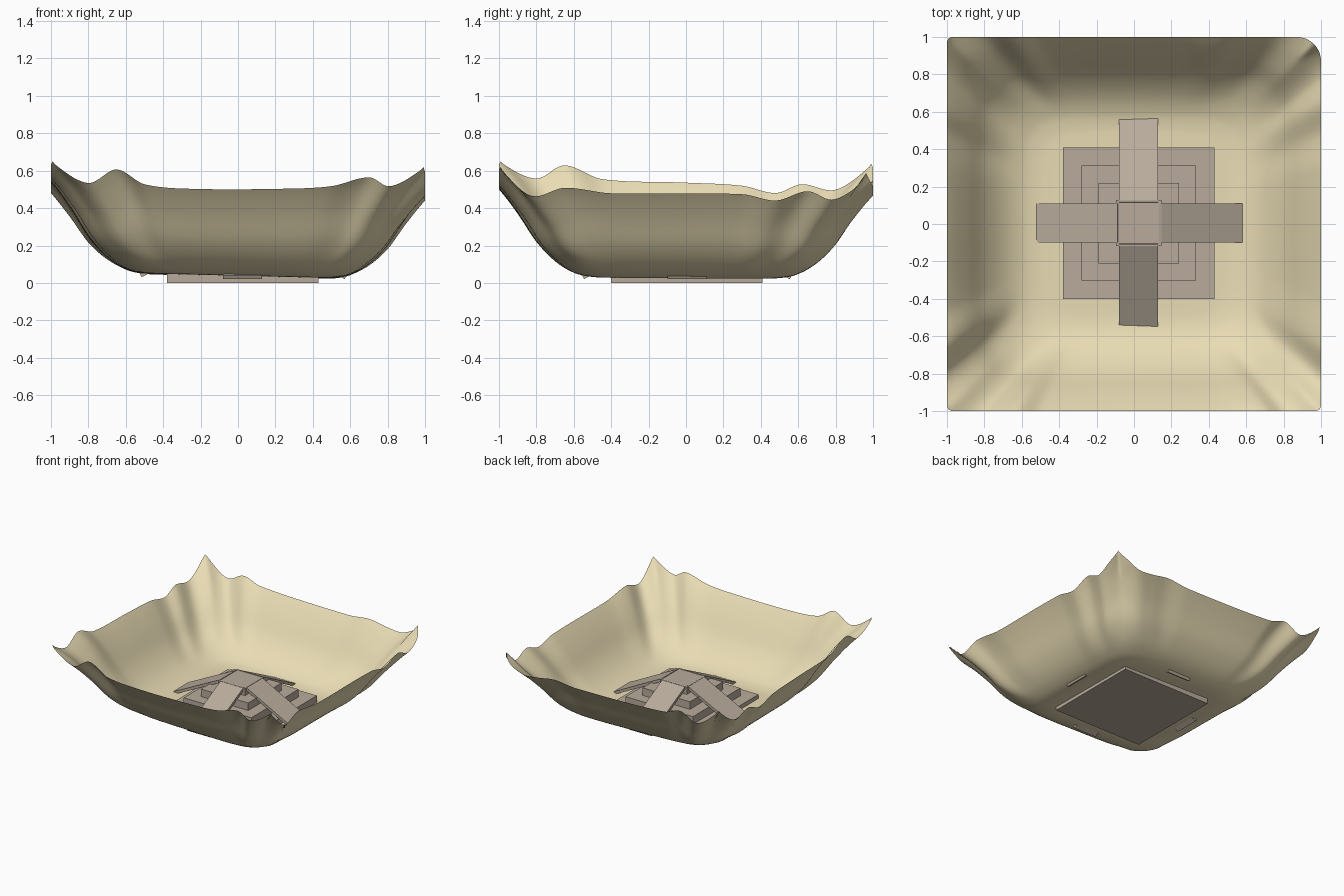
import bpy, bmesh, math
from mathutils import Vector

if "Cube" in bpy.data.objects:
    bpy.data.objects.remove(bpy.data.objects["Cube"])


def material(name, rgb):
    m = bpy.data.materials.new(name)
    m.diffuse_color = (*rgb, 1)
    m.use_nodes = True
    m.node_tree.nodes["Principled BSDF"].inputs["Base Color"].default_value = m.diffuse_color
    return m


sand = material("sand", (0.82, 0.72, 0.46))
stone = material("stone", (0.48, 0.41, 0.33))


def interp(pts, t):
    # Catmull-style smooth interpolation through (t, value) points
    if t <= pts[0][0]:
        return pts[0][1]
    for i in range(len(pts) - 1):
        (a, va), (b, vb) = pts[i], pts[i + 1]
        if t <= b:
            p, q = pts[max(i - 1, 0)], pts[min(i + 2, len(pts) - 1)]
            ma = (vb - p[1]) / (b - p[0]) * (b - a)
            mb = (q[1] - va) / (q[0] - a) * (b - a)
            s = (t - a) / (b - a)
            return (va * (2*s**3 - 3*s*s + 1) + ma * (s**3 - 2*s*s + s)
                    + vb * (3*s*s - 2*s**3) + mb * (s**3 - s*s))
    return pts[-1][1]


def smooth(a, b, t):
    s = min(max((t - a) / (b - a), 0), 1)
    return s * s * (3 - 2 * s)


# Sand basin: wall profile and wavy rim on each side
WALL = [(0.45, 0), (0.52, 0.003), (0.6, 0.022), (0.7, 0.08), (0.8, 0.18),
        (0.9, 0.33), (1.0, 0.46), (1.13, 0.59)]
SOUTH = [(-1, 0), (-.8, -.03), (-.65, .075), (-.5, .01), (-.2, -.005), (.3, .01),
         (.5, .025), (.7, .06), (.81, -.01), (1, .02)]
WEST = [(-1, 0), (-.8, -.01), (-.65, .09), (-.45, .03), (0, .015), (.3, .0),
        (.48, -.04), (.62, .0), (.8, -.06), (1, 0)]
EAST = [(-1, .02), (-.83, -.06), (-.65, .02), (-.4, .005), (.3, .005),
        (.48, -.03), (.65, .01), (.79, -.06), (1, 0)]
NORTH = [(-1, 0), (-.8, -.06), (-.65, .03), (-.5, .0), (.3, .0),
         (.5, .02), (.65, -.01), (.8, -.04), (1, 0)]


def basin_height(x, y):
    m = max(abs(x), abs(y))
    r = (abs(x) ** 6 + abs(y) ** 6) ** (1 / 6)
    z = 0.036 - 0.025 * x - 0.006 * y + interp(WALL, r)
    if m > 0.5:
        ex, ey = x / m, y / m
        if abs(y) >= abs(x):
            bump = interp(SOUTH if y < 0 else NORTH, ex)
        else:
            bump = interp(WEST if x < 0 else EAST, ey)
        z += bump * smooth(0.6, 1.0, m)
    return max(z, 0.015)


N = 100
bm = bmesh.new()
bmesh.ops.create_grid(bm, x_segments=N, y_segments=N, size=1)
for v in bm.verts:
    x, y = v.co.x, v.co.y
    v.co.z = basin_height(x, y)
    # round off the plan corners
    R = 0.13 if x > 0 and y > 0 else 0.03
    u, w = (abs(x) - 1 + R) / R, (abs(y) - 1 + R) / R
    if u > 0 and w > 0:
        k = max(u, w) / math.hypot(u, w)
        v.co.x = math.copysign(1 - R + R * u * k, x)
        v.co.y = math.copysign(1 - R + R * w * k, y)
me = bpy.data.meshes.new("sand_basin")
bm.to_mesh(me)
bm.free()
me.shade_smooth()
me.materials.append(sand)
bpy.context.collection.objects.link(bpy.data.objects.new("sand_basin", me))


def solid(name, bottom, top):
    # closed block from two matching quads
    n = len(bottom)
    bm = bmesh.new()
    lo = [bm.verts.new(p) for p in bottom]
    hi = [bm.verts.new(p) for p in top]
    bm.faces.new(lo[::-1])
    bm.faces.new(hi)
    for i in range(n):
        j = (i + 1) % n
        bm.faces.new((lo[i], lo[j], hi[j], hi[i]))
    bmesh.ops.recalc_face_normals(bm, faces=bm.faces)
    me = bpy.data.meshes.new(name)
    bm.to_mesh(me)
    bm.free()
    me.materials.append(stone)
    bpy.context.collection.objects.link(bpy.data.objects.new(name, me))


# Stepped pyramid tiers
CX, CY = 0.025, 0.005
tiers = [(0.405, 0.0, 0.08), (0.307, 0.08, 0.143), (0.215, 0.143, 0.205), (0.122, 0.205, 0.265)]
for i, (h, z0, z1) in enumerate(tiers):
    ring = [(CX + sx * h, CY + sy * h) for sx, sy in ((-1, -1), (1, -1), (1, 1), (-1, 1))]
    solid(f"pyramid_tier_{i + 1}", [(x, y, z0) for x, y in ring], [(x, y, z1) for x, y in ring])

# Four sloping ramps from the top tier to the ground
T, W = 0.022, 0.104
for name, angle, length in (("east", 0, 0.555), ("north", 90, 0.56),
                            ("west", 180, 0.55), ("south", 270, 0.56)):
    d = Vector((math.cos(math.radians(angle)), math.sin(math.radians(angle)), 0))
    s = Vector((-d.y, d.x, 0))
    c = Vector((CX, CY, 0))
    z_end = 0.05 if name == "west" else 0.04
    a, b = Vector((0.112, 0, 0.268)), Vector((length, 0, z_end))
    nrm = Vector((a.z - b.z, 0, b.x - a.x)).normalized() * T

    def place(p, side):
        return c + d * p.x + s * side * W + Vector((0, 0, p.z))

    top = [place(a, -1), place(b, -1), place(b, 1), place(a, 1)]
    low = [place(p - nrm, k) for p, k in ((a, -1), (b, -1), (b, 1), (a, 1))]
    solid(f"ramp_{name}", low, top)
